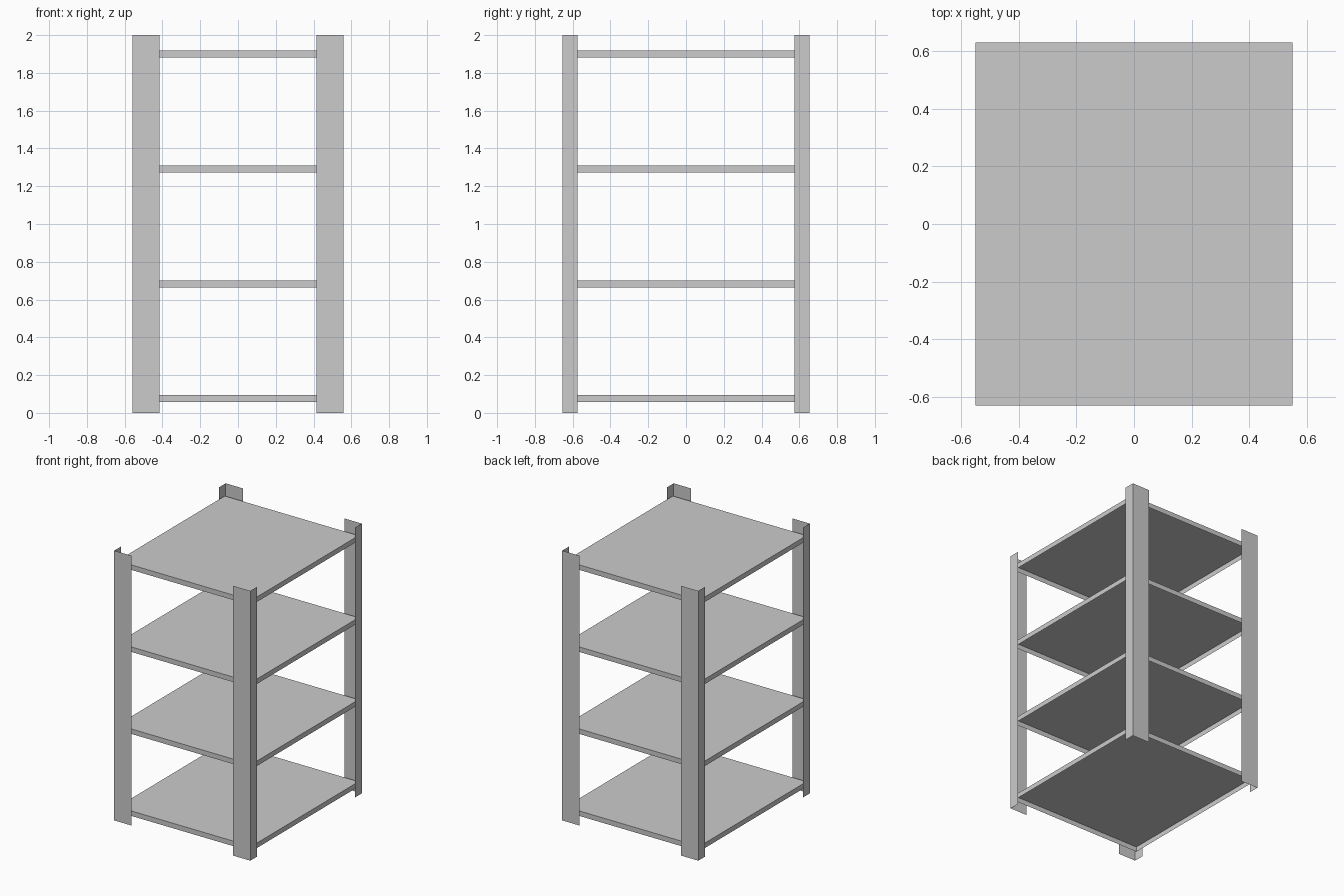
import bpy, bmesh

if "Cube" in bpy.data.objects:
    bpy.data.objects.remove(bpy.data.objects["Cube"])

POST_X, POST_Y, HEIGHT = 0.558, 0.653, 2.0
FLANGE_X, FLANGE_Y = 0.143, 0.078
SHELF_X, SHELF_Y, LIP = 0.549, 0.629, 0.037


def add_object(name, bm):
    mesh = bpy.data.meshes.new(name)
    bm.to_mesh(mesh)
    bm.free()
    obj = bpy.data.objects.new(name, mesh)
    bpy.context.collection.objects.link(obj)
    return obj


# Corner post: folded sheet-metal angle, extruded upward
def angle_post(name, sx, sy):
    bm = bmesh.new()
    profile = [(POST_X - FLANGE_X, POST_Y), (POST_X, POST_Y), (POST_X, POST_Y - FLANGE_Y)]
    low = [bm.verts.new((sx * x, sy * y, 0)) for x, y in profile]
    high = [bm.verts.new((sx * x, sy * y, HEIGHT)) for x, y in profile]
    for i in range(2):
        quad = [low[i], high[i], high[i + 1], low[i + 1]]
        bm.faces.new(quad if sx * sy > 0 else quad[::-1])
    return add_object(name, bm)


# Shelf: sheet-metal pan with a folded lip, open underneath
def shelf_pan(name, top):
    bm = bmesh.new()
    bmesh.ops.create_cube(bm, size=1)
    for v in bm.verts:
        v.co = (v.co.x * 2 * SHELF_X, v.co.y * 2 * SHELF_Y, top + (v.co.z - 0.5) * LIP)
    bm.normal_update()
    underside = [f for f in bm.faces if f.normal.z < -0.5]
    bmesh.ops.delete(bm, geom=underside, context='FACES_ONLY')
    return add_object(name, bm)


for side, sx in (("left", -1), ("right", 1)):
    for end, sy in (("front", -1), ("back", 1)):
        angle_post(f"{end}_{side}_post", sx, sy)

for i in range(4):
    shelf_pan(f"shelf_{i + 1}", 0.094 + i * 0.608)
